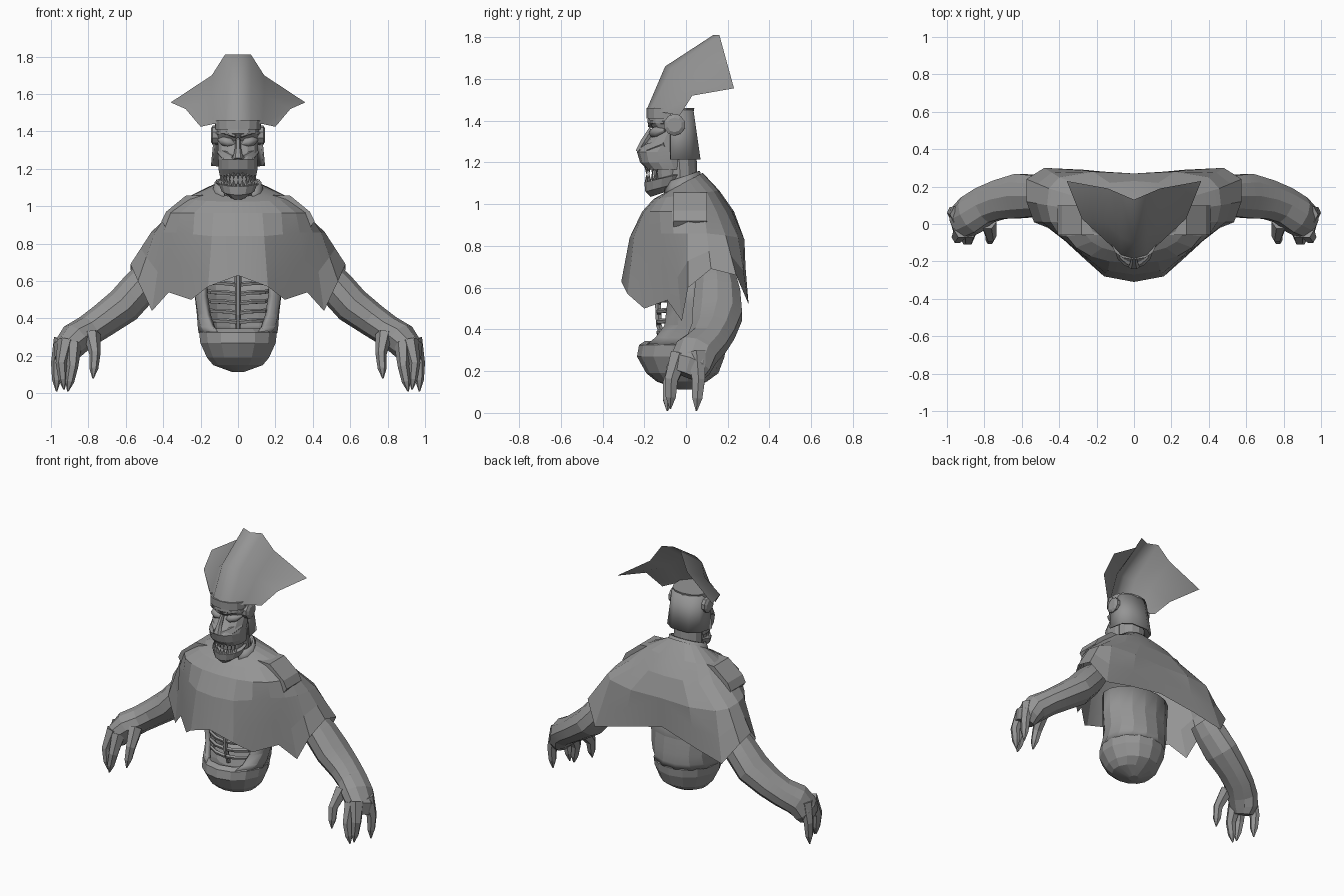
import bpy, bmesh, math
from mathutils import Vector

if "Cube" in bpy.data.objects:
    bpy.data.objects.remove(bpy.data.objects["Cube"], do_unlink=True)

grey = bpy.data.materials.new("plain grey")
grey.use_nodes = True
COLOUR = (.3, .3, .3, 1)
grey.diffuse_color = COLOUR
grey.node_tree.nodes["Principled BSDF"].inputs["Base Color"].default_value = COLOUR


def finish(name, bm, angle=10, thick=0, mirror=False):
    bmesh.ops.recalc_face_normals(bm, faces=bm.faces)
    me = bpy.data.meshes.new(name)
    bm.to_mesh(me)
    bm.free()
    ob = bpy.data.objects.new(name, me)
    bpy.context.collection.objects.link(ob)
    me.materials.append(grey)
    bpy.ops.object.select_all(action='DESELECT')
    ob.select_set(True)
    bpy.context.view_layer.objects.active = ob
    bpy.ops.object.shade_smooth_by_angle(angle=math.radians(angle))
    if mirror:
        mod = ob.modifiers.new("mirror", 'MIRROR')
        mod.merge_threshold = .0005
    if thick:
        mod = ob.modifiers.new("thickness", 'SOLIDIFY')
        mod.thickness = thick
    return ob


def loft(bm, rings, closed=True, caps=True):
    rows = [[bm.verts.new(p) for p in r] for r in rings]
    n = len(rows[0])
    for a, b in zip(rows, rows[1:]):
        for i in range(n if closed else n - 1):
            j = (i + 1) % n
            bm.faces.new((a[i], a[j], b[j], b[i]))
    if caps:
        bm.faces.new(rows[0])
        bm.faces.new(rows[-1])


def oval(z, x, front, back, n=16, start=0, end=math.tau, power=1, tilt=0):
    """Horizontal oval from the front round; power < 1 squares it, tilt lifts the back."""
    pts = []
    for i in range(n):
        t = start + (end - start) * i / (n if end - start > 6 else n - 1)
        s, c = math.sin(t), math.cos(t)
        s = math.copysign(abs(s) ** power, s)
        c = math.copysign(abs(c) ** power, c)
        y = (front + back) / 2 + c * (front - back) / 2
        pts.append((x * s, y, z - tilt * c))
    return pts


def stack(name, rows, angle=10, **kw):
    bm = bmesh.new()
    loft(bm, [oval(*r, **kw) for r in rows])
    return finish(name, bm, angle)


def tube(bm, path, n=8):
    """Sweep an oval along x, y, z, in-plane radius, depth radius."""
    pts = [Vector(p[:3]) for p in path]
    rings = []
    for i, p in enumerate(path):
        t = (pts[min(i + 1, len(pts) - 1)] - pts[max(i - 1, 0)]).normalized()
        side = (Vector((0, 1, 0)) - t * t.y).normalized()
        other = t.cross(side)
        rings.append([pts[i] + other * p[3] * math.cos(math.tau * k / n)
                      + side * p[4] * math.sin(math.tau * k / n) for k in range(n)])
    loft(bm, rings)


# Draped jacket: half rings from front to back, mirrored
hem = [(0, -.31, .63), (.16, -.28, .57), (.25, -.2, .5), (.37, -.09, .54),
       (.46, -.02, .44), (.535, .01, .6), (.575, .12, .69), (.575, .24, .66),
       (.48, .3, .52), (.27, .29, .57), (0, .26, .63)]
chest = [(0, -.27, .84), (.14, -.25, .84), (.24, -.19, .85), (.33, -.12, .86),
         (.4, -.06, .86), (.445, .01, .86), (.465, .1, .86), (.455, .19, .85),
         (.4, .25, .84), (.22, .28, .83), (0, .27, .83)]
half = dict(n=11, end=math.pi)
bm = bmesh.new()
mid = [[(a + b) / 2 for a, b in zip(p, q)] for p, q in zip(hem, chest)]
loft(bm, [hem, mid, chest,
          oval(.965, .375, -.21, .23, power=.9, **half),
          oval(1.045, .275, -.155, .16, power=.9, tilt=.02, **half),
          oval(1.1, .13, -.11, .08, tilt=.05, **half)], closed=False, caps=False)
finish("jacket", bm, mirror=True)

# Standing collar, open at the front
bm = bmesh.new()
loft(bm, [oval(z, x, f, b, n=12, start=.6, end=math.tau - .6, tilt=.03)
          for z, x, f, b in [(1.05, .145, -.13, .08), (1.13, .125, -.11, .07)]],
     closed=False, caps=False)
finish("collar", bm, thick=.012)

# Shoulder plates
bm = bmesh.new()
strap = [(.16, 1.06), (.28, 1.056), (.385, .97), (.41, .92)]
loft(bm, [[(x, -.06, z), (x, .1, z), (x - .03, .1, z - .04), (x - .03, -.06, z - .04)]
          for x, z in strap])
finish("shoulder_plates", bm, mirror=True)

# Hollow abdomen: closed bowl below, open shell above
stack("abdomen_bowl", [(.113, .03, -.04, .03), (.15, .135, -.14, .1), (.19, .17, -.19, .155),
                       (.27, .207, -.235, .185), (.325, .213, -.225, .19),
                       (.345, .18, -.195, .165), (.32, .13, -.13, .12)], n=14)
bm = bmesh.new()
loft(bm, [oval(z, x, f, b, n=12, start=s, end=math.tau - s) for z, x, f, b, s in
          [(.322, .212, -.222, .189, .5), (.36, .216, -.2, .19, .75), (.42, .222, -.17, .185, .9),
           (.52, .235, -.16, .17, .95), (.68, .24, -.16, .18, .95)]], closed=False, caps=False)
finish("abdomen_shell", bm, thick=.035)

# Rib cage and breastbone
bm = bmesh.new()
for k in range(6):
    z = .38 + .05 * k
    tube(bm, [(.005, -.13, z, .013, .013), (.07, -.13, z + .008, .013, .013),
              (.14, -.09, z + .01, .012, .012), (.18, 0, z + .02, .012, .012)], 5)
finish("ribs", bm, mirror=True)
bm = bmesh.new()
tube(bm, [(0, -.1, .33, .014, .014), (0, -.13, .42, .016, .016), (0, -.14, .66, .018, .016)], 6)
finish("breastbone", bm)

# Arms with hands
bm = bmesh.new()
tube(bm, [(.46, .145, .64, .085, .1), (.52, .15, .57, .1, .115), (.61, .15, .47, .1, .125),
          (.72, .13, .39, .09, .11), (.8, .1, .335, .085, .105), (.87, .05, .29, .09, .11),
          (.915, .02, .23, .08, .105), (.925, .0, .18, .055, .08)], 10)
finish("arms", bm, mirror=True)
bm = bmesh.new()
for base, knuckle, tip in [((.78, .01, .31), (.765, -.065, .21), (.775, -.095, .08)),
                           ((.88, -.03, .26), (.885, -.08, .14), (.91, -.09, .01)),
                           ((.92, -.03, .28), (.945, -.07, .16), (.93, -.075, .02)),
                           ((.94, .05, .29), (.97, .06, .16), (.97, .05, .01))]:
    nail = Vector(knuckle).lerp(Vector(tip), .6)
    tube(bm, [(*base, .045, .05), (*knuckle, .03, .036), (*nail, .024, .028),
              (*tip, .004, .004)], 6)
finish("clawed_fingers", bm, mirror=True)

# Neck, skull and jaw
stack("neck", [(1.02, .1, -.1, .06), (1.24, .095, -.12, .05)], n=12)
stack("skull", [(1.165, .1, -.185, .02), (1.2, .107, -.22, .02), (1.25, .108, -.235, .03),
                (1.29, .11, -.195, .03), (1.35, .11, -.15, .03), (1.39, .115, -.185, .03),
                (1.44, .115, -.18, .03)], n=14, power=.9)
stack("mouth_interior", [(1.09, .085, -.15, 0), (1.2, .095, -.16, 0)], n=12)
stack("jaw", [(1.06, .05, -.17, -.02), (1.085, .09, -.195, 0), (1.13, .108, -.2, .02),
              (1.135, .09, -.18, .01)], n=14, tilt=.025)
bm = bmesh.new()
for k in range(-4, 5):
    a = k * .26
    x, y = .09 * math.sin(a), -.09 - .1 * math.cos(a)
    lift = .02 * abs(k) / 4
    for z, dz in ((1.1 + lift, .038), (1.18, -.035)):
        tube(bm, [(x, y, z, .012, .009), (x, y, z + dz, .001, .001)], 4)
finish("teeth", bm)

# Eyes, brows, nose and cheeks
bm = bmesh.new()
tube(bm, [(.02, -.15, 1.33, .008, .01), (.045, -.15, 1.34, .026, .03),
          (.075, -.135, 1.348, .026, .03), (.1, -.1, 1.355, .008, .01)], 8)
tube(bm, [(.012, -.17, 1.375, .01, .015), (.06, -.155, 1.392, .012, .02),
          (.108, -.1, 1.392, .01, .015)], 6)
tube(bm, [(.02, -.2, 1.25, .03, .03), (.06, -.165, 1.265, .035, .035),
          (.095, -.1, 1.29, .02, .02)], 6)
finish("eyes_brows_cheeks", bm, angle=50, mirror=True)
bm = bmesh.new()
tube(bm, [(0, -.165, 1.36, .012, .015), (0, -.2, 1.3, .018, .02), (0, -.23, 1.25, .03, .015)], 6)
finish("nose", bm)

# Headband, ear discs and hanging neck cloth
stack("headband", [(1.41, .122, -.19, .03), (1.46, .124, -.19, .04)], n=14, power=.85)
bm = bmesh.new()
tube(bm, [(.1, -.055, 1.38, .052, .052), (.135, -.055, 1.38, .052, .052),
          (.145, -.055, 1.38, .035, .035)], 10)
finish("ear_discs", bm, mirror=True)
bm = bmesh.new()
loft(bm, [oval(1.215, .145, -.25, .075, n=6, start=1.6, end=math.tau - 1.6, power=.7),
          oval(1.45, .122, -.21, .04, n=6, start=1.6, end=math.tau - 1.6, power=.7)],
     closed=False, caps=False)
finish("neck_cloth", bm, angle=5, thick=.01)

# Swept hat brim sheet
bm = bmesh.new()
loft(bm, [[(0, -.19, 1.45), (0, -.1, 1.66), (0, .13, 1.81)],
          [(.07, -.17, 1.45), (.07, -.07, 1.65), (.07, .16, 1.81)],
          [(.13, -.11, 1.44), (.14, 0, 1.59), (.14, .19, 1.7)],
          [(.2, -.03, 1.425), (.28, .03, 1.52), (.36, .23, 1.555)]], closed=False, caps=False)
finish("hat_sheet", bm, angle=60, mirror=True)
